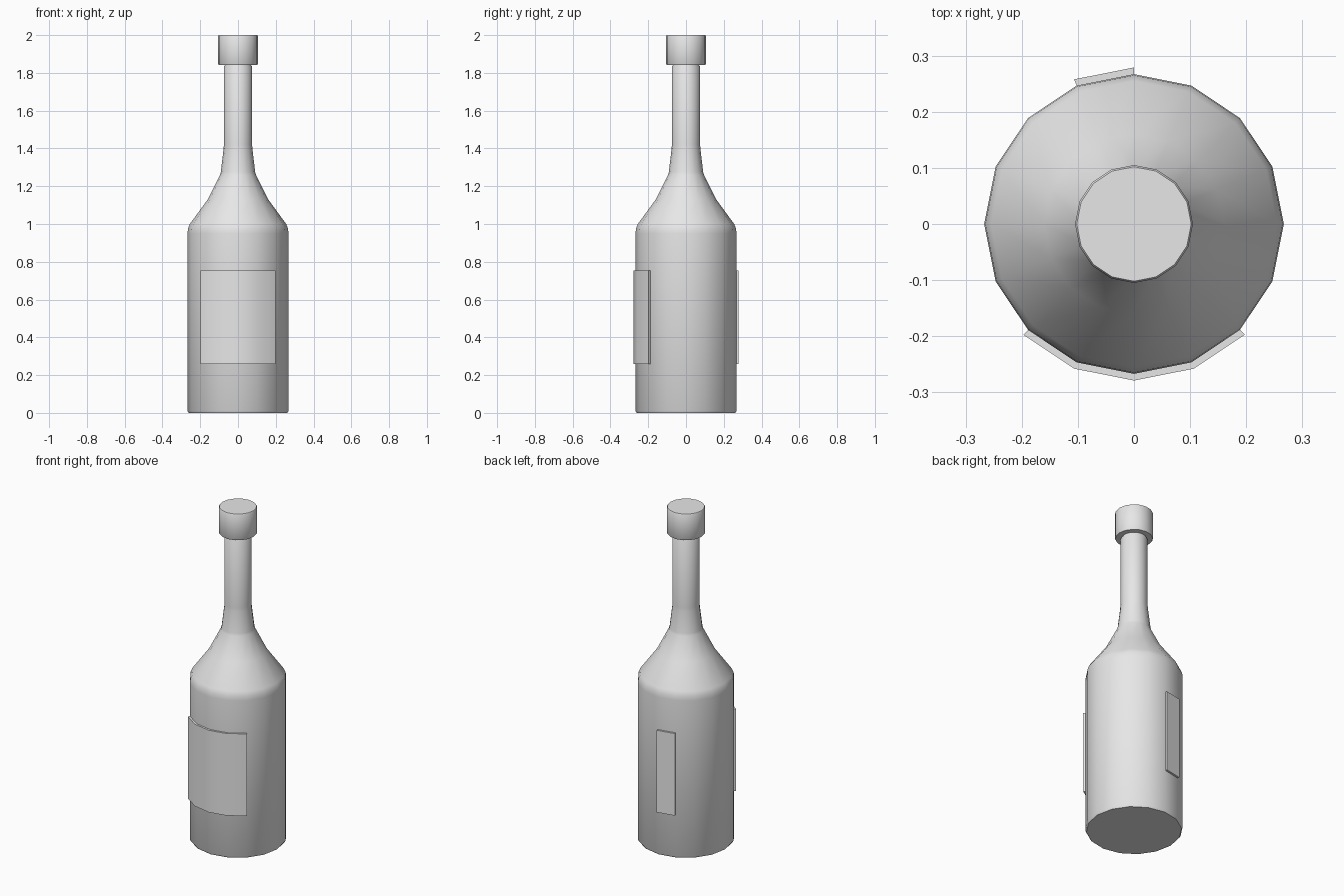
import bpy, math

cube = bpy.data.objects.get("Cube")
if cube:
    bpy.data.objects.remove(cube)

SIDES = 16
STEP = 2 * math.pi / SIDES

grey = bpy.data.materials.new("light grey")
grey.use_nodes = True
colour = (0.8, 0.8, 0.8, 1)
grey.diffuse_color = colour
grey.node_tree.nodes["Principled BSDF"].inputs["Base Color"].default_value = colour


def ring_point(radius, index, z):
    return (radius * math.cos(index * STEP), radius * math.sin(index * STEP), z)


def make(name, verts, faces, angle):
    mesh = bpy.data.meshes.new(name)
    mesh.from_pydata(verts, [], faces)
    mesh.materials.append(grey)
    obj = bpy.data.objects.new(name, mesh)
    bpy.context.collection.objects.link(obj)
    bpy.ops.object.select_all(action='DESELECT')
    obj.select_set(True)
    bpy.context.view_layer.objects.active = obj
    bpy.ops.object.shade_smooth_by_angle(angle=math.radians(angle))
    return obj


def lathe(name, profile, angle=40):
    """Closed turned solid from (radius, height) pairs, bottom to top."""
    verts = [ring_point(r, i, z) for r, z in profile for i in range(SIDES)]
    faces = [(k * SIDES + i, k * SIDES + (i + 1) % SIDES,
              (k + 1) * SIDES + (i + 1) % SIDES, (k + 1) * SIDES + i)
             for k in range(len(profile) - 1) for i in range(SIDES)]
    faces.append(tuple(reversed(range(SIDES))))
    faces.append(tuple(range(len(verts) - SIDES, len(verts))))
    return make(name, verts, faces, angle)


def label(name, first, last, inner=0.266, outer=0.279, low=0.26, high=0.755):
    """Thin plate wrapped over the facets from first to last."""
    verts = [ring_point(r, i, z) for i in range(first, last + 1)
             for r, z in ((inner, low), (outer, low), (outer, high), (inner, high))]
    faces = [(4 * k + j, 4 * k + 4 + j, 4 * k + 4 + (j + 1) % 4, 4 * k + (j + 1) % 4)
             for k in range(last - first) for j in range(4)]
    end = len(verts) - 4
    faces += [(0, 1, 2, 3), (end + 3, end + 2, end + 1, end)]
    # outward winding
    faces = [tuple(reversed(f)) for f in faces]
    faces[-2:] = [tuple(reversed(f)) for f in reversed(faces[-2:])]
    obj = make(name, verts, faces, 35)
    import bmesh
    bm = bmesh.new()
    bm.from_mesh(obj.data)
    bmesh.ops.recalc_face_normals(bm, faces=bm.faces)
    bm.to_mesh(obj.data)
    bm.free()
    return obj


# Bottle glass
lathe("bottle_body", [(0.261, 0), (0.267, 0.01), (0.267, 0.95), (0.265, 0.975),
                      (0.255, 1.0), (0.16, 1.13), (0.095, 1.26), (0.091, 1.275),
                      (0.076, 1.4), (0.075, 1.42), (0.075, 1.832), (0.07, 1.84),
                      (0.07, 1.86)])

# Cap
lathe("cap", [(0.102, 1.842), (0.105, 1.847), (0.105, 1.995), (0.102, 2.0)])

# Wide front label and narrow back label
label("front_label", 10, 14)
label("back_label", 4, 5)
